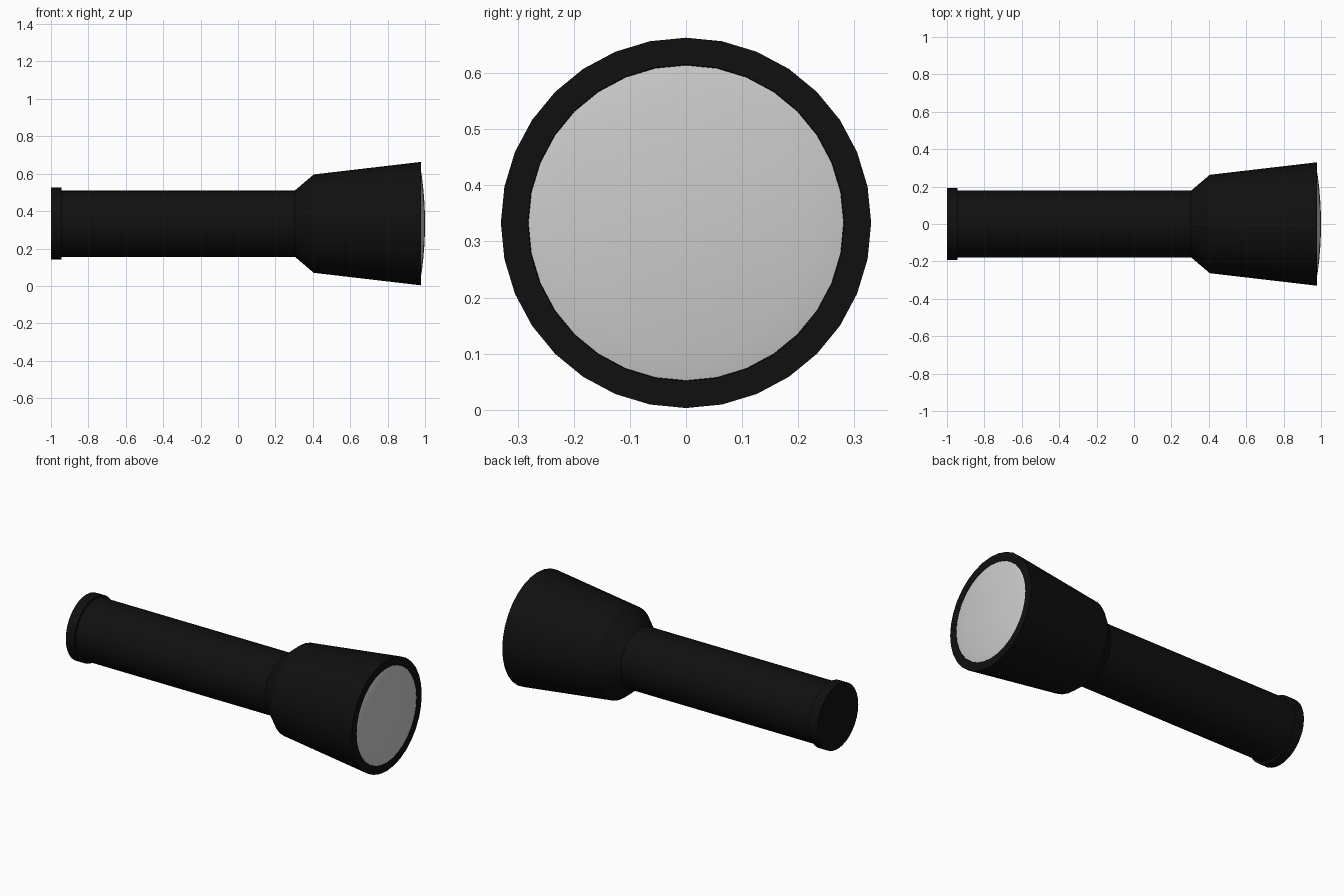
import bpy, bmesh, math
from mathutils import Vector

if "Cube" in bpy.data.objects:
    bpy.data.objects.remove(bpy.data.objects["Cube"])

SIDES = 32
AXIS_Z = 0.333


def material(name, value):
    m = bpy.data.materials.new(name)
    m.diffuse_color = (value, value, value, 1)
    m.use_nodes = True
    m.node_tree.nodes["Principled BSDF"].inputs["Base Color"].default_value = m.diffuse_color
    return m


def lathe(name, profile, mat=None, angle=30):
    """Spin an (x, radius) profile round the torch's long axis."""
    bm = bmesh.new()
    rings = []
    for x, r in profile:
        if r == 0:
            rings.append([bm.verts.new((x, 0, AXIS_Z))] * SIDES)
        else:
            rings.append([bm.verts.new((x, r * math.sin(a), AXIS_Z + r * math.cos(a)))
                          for a in (2 * math.pi * i / SIDES for i in range(SIDES))])
    for lo, hi in zip(rings, rings[1:]):
        for i in range(SIDES):
            j = (i + 1) % SIDES
            corners = list(dict.fromkeys((lo[i], lo[j], hi[j], hi[i])))
            bm.faces.new(corners)
    bmesh.ops.recalc_face_normals(bm, faces=bm.faces)
    mesh = bpy.data.meshes.new(name)
    bm.to_mesh(mesh)
    bm.free()
    obj = bpy.data.objects.new(name, mesh)
    bpy.context.collection.objects.link(obj)
    if mat:
        mesh.materials.append(mat)
    bpy.ops.object.select_all(action='DESELECT')
    obj.select_set(True)
    bpy.context.view_layer.objects.active = obj
    bpy.ops.object.shade_smooth_by_angle(angle=math.radians(angle))
    return obj


black = material("black_casing", 0.005)

# Casing: tail cap, handle, flared head and front rim in one turned body
lathe("casing", [(-1.0, 0), (-1.0, 0.192), (-0.943, 0.192), (-0.943, 0.178),
                 (0.305, 0.178), (0.405, 0.263), (0.979, 0.33),
                 (0.979, 0.282), (0.965, 0.28), (0.965, 0)], black)

# Lens: shallow dome with a rounded edge
dome = [(0.979 + 0.021 * (1 - (r / 0.281) ** 2), r)
        for r in (0, 0.06, 0.12, 0.18, 0.23, 0.265)]
lathe("lens", dome + [(0.978, 0.281), (0.967, 0.281), (0.967, 0)], None, 40)
